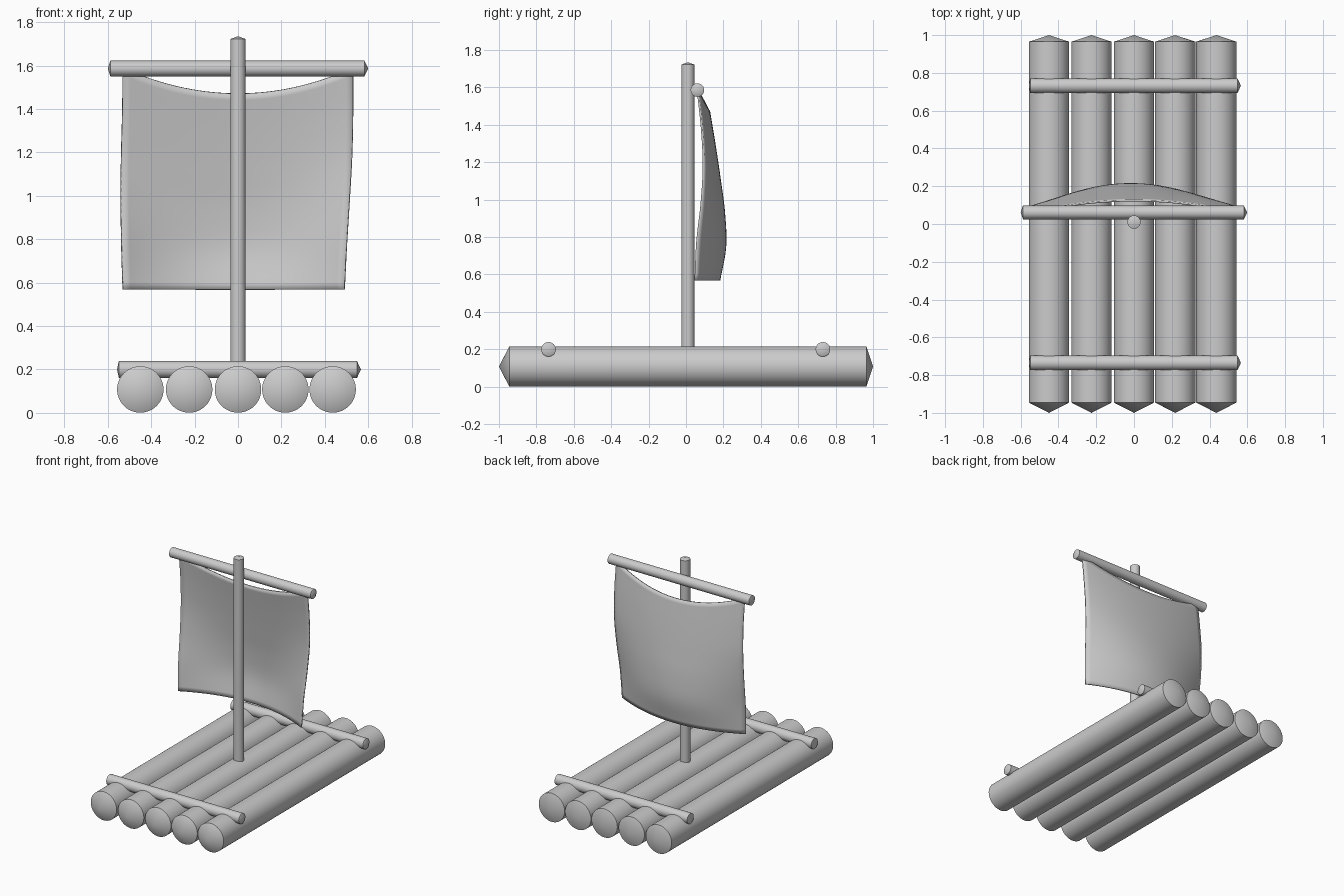
import bpy, bmesh, math
from mathutils import Vector

if "Cube" in bpy.data.objects:
    bpy.data.objects.remove(bpy.data.objects["Cube"])


def finish(name, bm, angle):
    bmesh.ops.recalc_face_normals(bm, faces=bm.faces[:])
    mesh = bpy.data.meshes.new(name)
    bm.to_mesh(mesh)
    bm.free()
    obj = bpy.data.objects.new(name, mesh)
    bpy.context.collection.objects.link(obj)
    bpy.ops.object.select_all(action='DESELECT')
    obj.select_set(True)
    bpy.context.view_layer.objects.active = obj
    bpy.ops.object.shade_smooth_by_angle(angle=math.radians(angle))
    return obj


def pole(name, axis, centre, radius, tip0, end0, end1, tip1, sides=48):
    """Round pole along an axis, with a shallow cone on each end."""
    bm = bmesh.new()
    u, w = [i for i in range(3) if i != axis]

    def point(t, r=0.0, a=0.0):
        p = Vector(centre)
        p[axis] = t
        p[u] += r * math.cos(a)
        p[w] += r * math.sin(a)
        return bm.verts.new(p)

    rings = [[point(t, radius, 2 * math.pi * i / sides) for i in range(sides)]
             for t in (end0, end1)]
    tips = [point(tip0), point(tip1)]
    for i in range(sides):
        j = (i + 1) % sides
        bm.faces.new((rings[0][i], rings[0][j], rings[1][j], rings[1][i]))
        for ring, tip in zip(rings, tips):
            bm.faces.new((ring[i], ring[j], tip))
    return finish(name, bm, 20)


def spline(values, t):
    """Smooth curve through evenly spaced values, t in 0..1."""
    n = len(values) - 1
    i = min(int(t * n), n - 1)
    f = t * n - i
    p1, p2 = values[i], values[i + 1]
    p0 = values[i - 1] if i > 0 else 2 * p1 - p2
    p3 = values[i + 2] if i + 2 <= n else 2 * p2 - p1
    return 0.5 * (2 * p1 + (p2 - p0) * f + (2 * p0 - 5 * p1 + 4 * p2 - p3) * f ** 2
                  + (3 * p1 - p0 - 3 * p2 + p3) * f ** 3)


# Deck logs
for k, x in enumerate((-0.45, -0.225, 0.0, 0.218, 0.436)):
    pole(f"deck_log_{k + 1}", 1, (x, 0, 0.108), 0.107, -1.0, -0.945, 0.965, 1.0)

# Cross beams tying the logs
for name, y in (("front_cross_beam", -0.735), ("back_cross_beam", 0.732)):
    pole(name, 0, (0, y, 0.2), 0.039, -0.557, -0.549, 0.548, 0.566)

# Mast and yard
pole("mast", 2, (0, 0.01, 0), 0.035, 0.15, 0.16, 1.722, 1.735)
pole("yard", 0, (0, 0.061, 1.586), 0.036, -0.6, -0.588, 0.582, 0.6)

# Billowing sail: side-edge and centre-line profiles from top to bottom
LEFT = (-0.531, -0.533, -0.538, -0.539, -0.536, -0.53)
RIGHT = (0.53, 0.53, 0.525, 0.513, 0.50, 0.49)
EDGE_Y = (0.062, 0.084, 0.094, 0.082, 0.059, 0.05)
MID_Y = (0.124, 0.154, 0.181, 0.204, 0.21, 0.178)
N = 30
bm = bmesh.new()
grid = []
for r in range(N + 1):
    v = r / N
    row = []
    for c in range(N + 1):
        s = 2 * c / N - 1
        bulge = 1 - s * s
        left, right = spline(LEFT, v), spline(RIGHT, v)
        x = left + (right - left) * c / N
        edge, mid = spline(EDGE_Y, v), spline(MID_Y, v)
        top = 1.59 - 0.119 * bulge
        row.append(bm.verts.new((x, edge + (mid - edge) * bulge, top + (0.568 - top) * v)))
    grid.append(row)
for r in range(N):
    for c in range(N):
        bm.faces.new((grid[r][c], grid[r][c + 1], grid[r + 1][c + 1], grid[r + 1][c]))
sail = finish("sail", bm, 40)
cloth = sail.modifiers.new("cloth_thickness", 'SOLIDIFY')
cloth.thickness = 0.01
cloth.offset = 0
bpy.ops.object.shade_smooth_by_angle(angle=math.radians(40))
